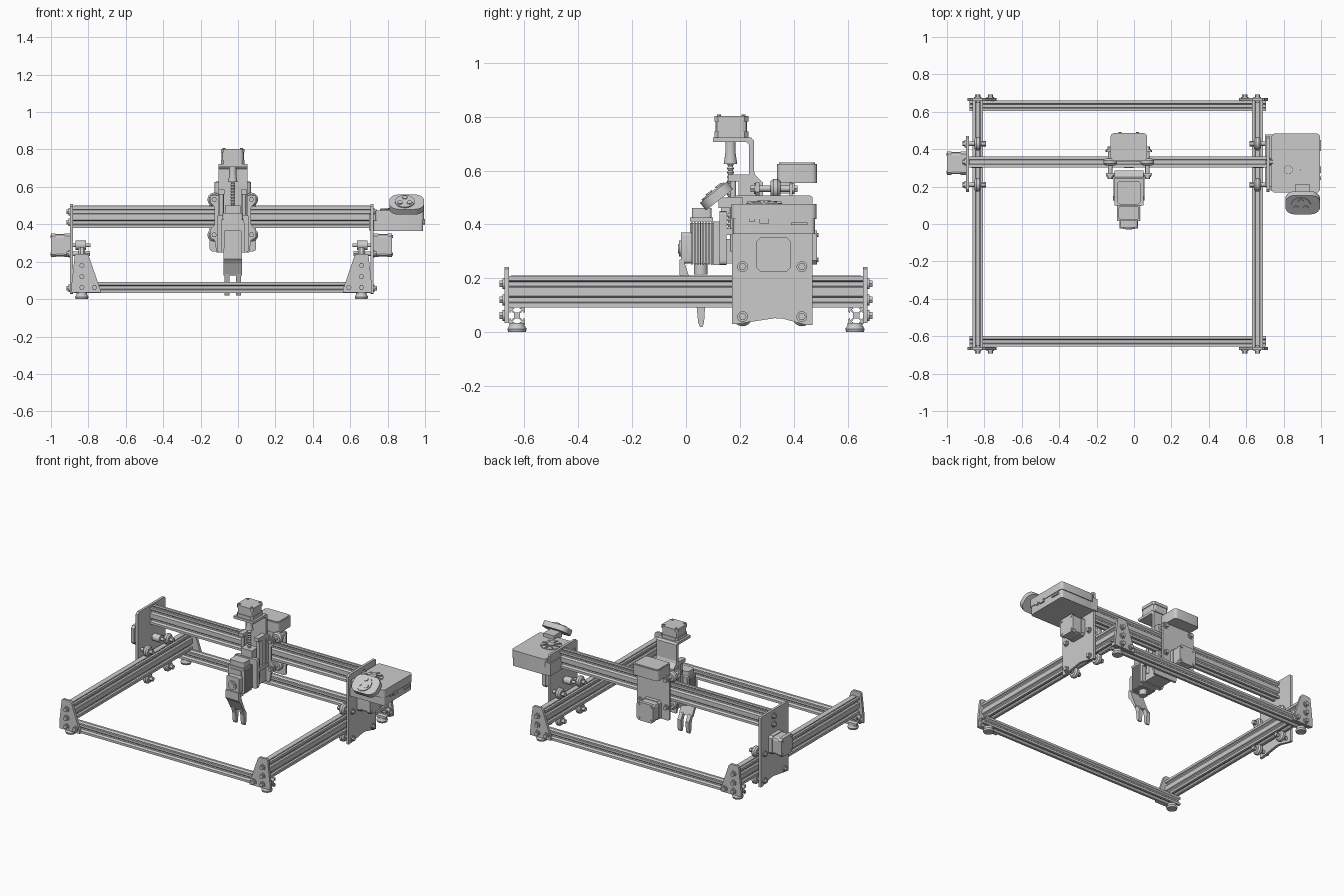
import bpy, bmesh
from math import sin, cos, pi, radians

if "Cube" in bpy.data.objects:
    bpy.data.objects.remove(bpy.data.objects["Cube"])

C = -0.0875          # mirror plane of the frame
U = 0.058            # one extrusion module


def place(axis, u, v, w):
    return {'x': (w, u, v), 'y': (u, w, v), 'z': (u, v, w)}[axis]


def skin(name, rings, smooth=False):
    """Joins equal-length rings of points into a capped solid."""
    bm = bmesh.new()
    vs = [[bm.verts.new(p) for p in r] for r in rings]
    n = len(vs[0])
    for a, b in zip(vs, vs[1:]):
        for i in range(n):
            bm.faces.new((a[i], a[(i + 1) % n], b[(i + 1) % n], b[i]))
    bm.faces.new(vs[0][::-1])
    bm.faces.new(vs[-1])
    bmesh.ops.recalc_face_normals(bm, faces=bm.faces)
    me = bpy.data.meshes.new(name)
    bm.to_mesh(me)
    bm.free()
    ob = bpy.data.objects.new(name, me)
    bpy.context.collection.objects.link(ob)
    if smooth:
        bpy.context.view_layer.objects.active = ob
        ob.select_set(True)
        bpy.ops.object.shade_smooth_by_angle(angle=radians(35))
        ob.select_set(False)
    return ob


def prism(name, axis, pts, a, b, smooth=False):
    return skin(name, [[place(axis, u, v, w) for u, v in pts] for w in (a, b)], smooth)


def box(name, x0, x1, y0, y1, z0, z1):
    return prism(name, 'z', [(x0, y0), (x1, y0), (x1, y1), (x0, y1)], z0, z1)


def rrect(u0, u1, v0, v1, r, n=4):
    pts = []
    for k, (cu, cv) in enumerate([(u1 - r, v1 - r), (u0 + r, v1 - r), (u0 + r, v0 + r), (u1 - r, v0 + r)]):
        for i in range(n + 1):
            t = (k + i / n) * pi / 2
            pts.append((cu + r * cos(t), cv + r * sin(t)))
    return pts


def lathe(name, axis, u, v, stations, n=20):
    return skin(name, [[place(axis, u + r * cos(2 * pi * i / n), v + r * sin(2 * pi * i / n), w)
                        for i in range(n)] for w, r in stations], n > 6)


def cyl(name, axis, u, v, a, b, r, n=20):
    return lathe(name, axis, u, v, [(a, r), (b, r)], n)


def bolt(name, axis, u, v, w, d):
    """Washer and hex head standing off a face at w, in direction d."""
    cyl(name + "_washer", axis, u, v, w, w + d * 0.006, 0.02, 16)
    cyl(name + "_head", axis, u, v, w, w + d * 0.018, 0.014, 6)


def wheel(name, axis, u, v, w):
    lathe(name, axis, u, v, [(w - 0.018, 0.027), (w - 0.008, 0.036), (w + 0.008, 0.036), (w + 0.018, 0.027)])


def slot_rail(name, axis, cu, cv, nu, nv, a, b):
    """V-slot extrusion, nu by nv modules in section."""
    half = [(.23, 0), (.15, .09), (.275, .09), (.275, .14), (.14, .3)]
    slot = [(-t, d) for t, d in half] + [(t, d) for t, d in half[::-1]]
    hu, hv, pts = nu / 2, nv / 2, []
    for count, side, f in ((nu, hv, lambda t, d: (t, -hv + d)), (nv, hu, lambda t, d: (hu - d, t)),
                           (nu, hv, lambda t, d: (-t, hv - d)), (nv, hu, lambda t, d: (-hu + d, -t))):
        pts.append(f(-count / 2, 0))
        for k in range(count):
            pts += [f(k + .5 - count / 2 + t, d) for t, d in slot]
    prism(name, axis, [(cu + p * U, cv + q * U) for p, q in pts], a, b)


def motor(name, axis, u, v, a, b, h=0.063):
    """Stepper: two end caps, a slightly smaller core and four screws on the b face."""
    L, d = b - a, 1 if b > a else -1
    prism(name + "_core", axis, rrect(u - h + .004, u + h - .004, v - h + .004, v + h - .004, .018, 2), a, b)
    for k, (s, e) in enumerate(((0, .28), (.75, 1))):
        prism(f"{name}_cap_{k}", axis, rrect(u - h, u + h, v - h, v + h, .014, 1), a + L * s, a + L * e)
    for su in (-1, 1):
        for sv in (-1, 1):
            cyl(name + "_screw", axis, u + su * .046, v + sv * .046, b, b + d * .004, .008, 10)


# base frame: side rails, cross rails, corner plates, feet
for s, side in ((-1, "left"), (1, "right")):
    rx = C + s * 0.7475
    slot_rail(side + "_rail", 'y', rx, 0.15, 1, 2, -0.657, 0.657)
    for d, end in ((-1, "front"), (1, "rear")):
        tag = f"{end}_{side}"
        outline = [(.803, .035), (.803, .075), (.785, .235), (.775, .242), (.722, .242), (.71, .23), (.648, .05), (.648, .035)]
        prism(tag + "_corner_plate", 'y', [(C + s * u, v) for u, v in outline], d * .657, d * .674)
        for u, v in ((.7475, .18), (.7475, .12), (.7475, .062), (.68, .062)):
            bolt(tag + "_corner_bolt", 'y', C + s * u, v, d * .674, d)
        lathe(tag + "_foot", 'z', rx, d * .627, [(0, .032), (.012, .036), (.025, .028), (.034, .028)])
for y, end in ((-.627, "front"), (.632, "rear")):
    slot_rail(end + "_cross_rail", 'x', y, .062, 1, 1, -.88, .705)

# gantry: beam, end plates, wheels, motors
slot_rail("gantry_beam", 'x', .332, .438, 1, 2, -.884, .709)
box("gantry_belt", -.88, .705, .322, .342, .497, .501)
side_plate = [(.17, .03), (.185, .03), (.33, .052), (.36, .05), (.45, .026), (.47, .026), (.47, .50), (.46, .508), (.185, .508), (.17, .495)]
for s, side in ((-1, "left"), (1, "right")):
    a, b, rx = C + s * .795, C + s * .812, C + s * .7475
    prism(side + "_gantry_plate", 'x', side_plate, a, b)
    for y in (.21, .43):
        for z in (.243, .058):
            wheel(side + "_wheel", 'x', y, z, rx)
            cyl(side + "_axle", 'x', y, z, C + s * .715, b, .012, 12)
            bolt(side + "_axle_bolt", 'x', y, z, b, s)
            cyl(side + "_axle_nut", 'x', y, z, C + s * .705, C + s * .728, .015, 6)
    cyl(side + "_pulley", 'x', .325, .288, C + s * .725, C + s * .78, .025)
    cyl(side + "_pulley_shaft", 'x', .325, .288, C + s * .70, b, .01, 12)
    motor(side + "_drive_motor", 'x', .325, .288, b, C + s * .912)
    box(side + "_belt", rx - .01, rx + .01, -.65, .65, .208, .211)
    for z in (.41, .467):
        bolt(side + "_beam_bolt", 'x', .332, z, b, s)

# carriage: front and back plates, wheels, drive motor, cable box
X = -.028
front_plate = [(-.15, .33), (-.15, .37), (-.125, .40), (-.125, .49), (-.15, .52), (-.15, .555), (.095, .555), (.095, .52),
               (.07, .49), (.07, .40), (.095, .37), (.095, .33), (.07, .315), (.06, .25), (-.115, .25), (-.125, .315)]
prism("carriage_front_plate", 'y', front_plate, .258, .272)
prism("carriage_back_plate", 'y', rrect(-.152, .097, .255, .555, .015, 2), .384, .396)
for x in (-.127, .072):
    for z in (.533, .343):
        wheel("carriage_wheel", 'y', x, z, .332)
        cyl("carriage_axle", 'y', x, z, .258, .396, .012, 12)
        bolt("carriage_front_bolt", 'y', x, z, .258, -1)
        bolt("carriage_back_bolt", 'y', x, z, .396, 1)
motor("carriage_motor", 'y', X, .315, .396, .487)
cyl("carriage_pulley", 'y', X, .315, .30, .384, .025)
prism("cable_box", 'z', rrect(-.125, .07, .338, .486, .02), .553, .625, True)
prism("cable_box_lid", 'z', rrect(-.118, .063, .345, .479, .02), .625, .63, True)
box("cable_box_mount", -.09, .035, .335, .392, .515, .555)

# lifting column: bent bracket, guide cheeks, screw, top motor
prism("column_bracket", 'x', [(.10, .705), (.225, .705), (.234, .695), (.234, .38), (.258, .38), (.258, .58),
                              (.252, .60), (.252, .71), (.242, .722), (.10, .722)], -.105, .05)
prism("column_foot", 'x', [(.25, .59), (.285, .555), (.285, .50), (.25, .50)], -.105, .05)
for x in (-.1, .02):
    box("guide_cheek", x, x + .025, .195, .236, .38, .585)
    cyl("guide_rod", 'z', x + .0125, .175, .30, .57, .011)
    box("guide_rod_cap", x - .004, x + .029, .155, .236, .56, .585)
box("column_base", -.11, .055, .15, .258, .36, .385)
motor("lift_motor", 'z', X, .168, .722, .803)
lathe("screw_coupler", 'z', X, .165, [(.625, .025), (.665, .019), (.705, .019)])
lathe("lead_screw", 'z', X, .165, [(.36 + i * .008, .013 if i % 2 else .009) for i in range(34)], 12)
box("screw_nut_block", -.07, .014, .13, .2, .44, .50)

# tool head: slide plate, finned body, front block, lens
prism("slide_plate", 'y', rrect(-.113, .057, .25, .45, .012, 2), .125, .15)
box("slide_spacer", -.08, .024, .10, .126, .25, .41)
box("slide_block", -.09, .034, .15, .258, .255, .345)
box("fin_core", -.07, .014, .015, .10, .255, .405)
for i in range(8):
    box("cooling_fin", -.09, .034, .020 + i * .0105, .025 + i * .0105, .25, .41)
box("head_top_plate", -.088, .032, .015, .10, .41, .425)
prism("head_fan", 'z', rrect(-.082, .026, .022, .095, .012), .425, .46, True)
cyl("head_nozzle", 'z', X, .055, .215, .255, .025)
prism("front_block", 'y', rrect(-.075, .02, .255, .37, .012), -.018, .02, True)
cyl("front_lens_ring", 'y', X, .31, -.026, -.018, .03)
cyl("front_lens", 'y', X, .31, -.03, -.026, .018)

# bent fork below the head: arm plus two prongs
prism("fork_arm", 'x', [(-.025, .27), (-.025, .215), (-.005, .19), (.03, .125), (.045, .13), (.012, .205), (-.01, .27)], -.078, .022)
for s in (-1, 1):
    prism("fork_prong", 'x', [(.025, .135), (.04, .09), (.045, .035), (.052, .02), (.062, .02), (.067, .035), (.071, .10), (.045, .14)],
          X + s * .018, X + s * .044)

# control box: tray, lid, fan grille, ports
box("control_box_bracket", .70, .75, .20, .478, .368, .455)
prism("control_box_tray", 'z', rrect(.725, .99, .175, .478, .015), .365, .42, True)
prism("control_box_lid", 'z', rrect(.735, .995, .168, .484, .02), .42, .475, True)
fx, fy = .825, .29
cyl("fan_well", 'z', fx, fy, .475, .479, .066, 32)
cyl("fan_hub", 'z', fx, fy, .475, .488, .024)
for i in range(8):
    blade = box("fan_spoke", -.004, .004, .02, .064, .479, .485)
    blade.location, blade.rotation_euler.z = (fx, fy, 0), i * pi / 4
for y, w, z, h in ((.245, .018, .415, .014), (.29, .036, .415, .024), (.42, .06, .402, .01)):
    box("side_port", .985, .999, y - w / 2, y + w / 2, z - h / 2, z + h / 2)

# tilted control panel on its arm
panel = [prism("control_panel", 'z', rrect(-.093, .093, -.064, .064, .05, 8), -.02, .016, True),
         cyl("panel_dial", 'z', -.01, 0, .016, .022, .052, 32)]
for i in range(3):
    t = i * 2 * pi / 3 + pi / 2
    panel.append(cyl("panel_button", 'z', -.01 + .03 * cos(t), .03 * sin(t), .022, .027, .014, 16))
for ob in panel:
    ob.location, ob.rotation_euler.x = (.902, .112, .507), radians(38)
box("panel_arm", .86, .94, .12, .21, .46, .50)
